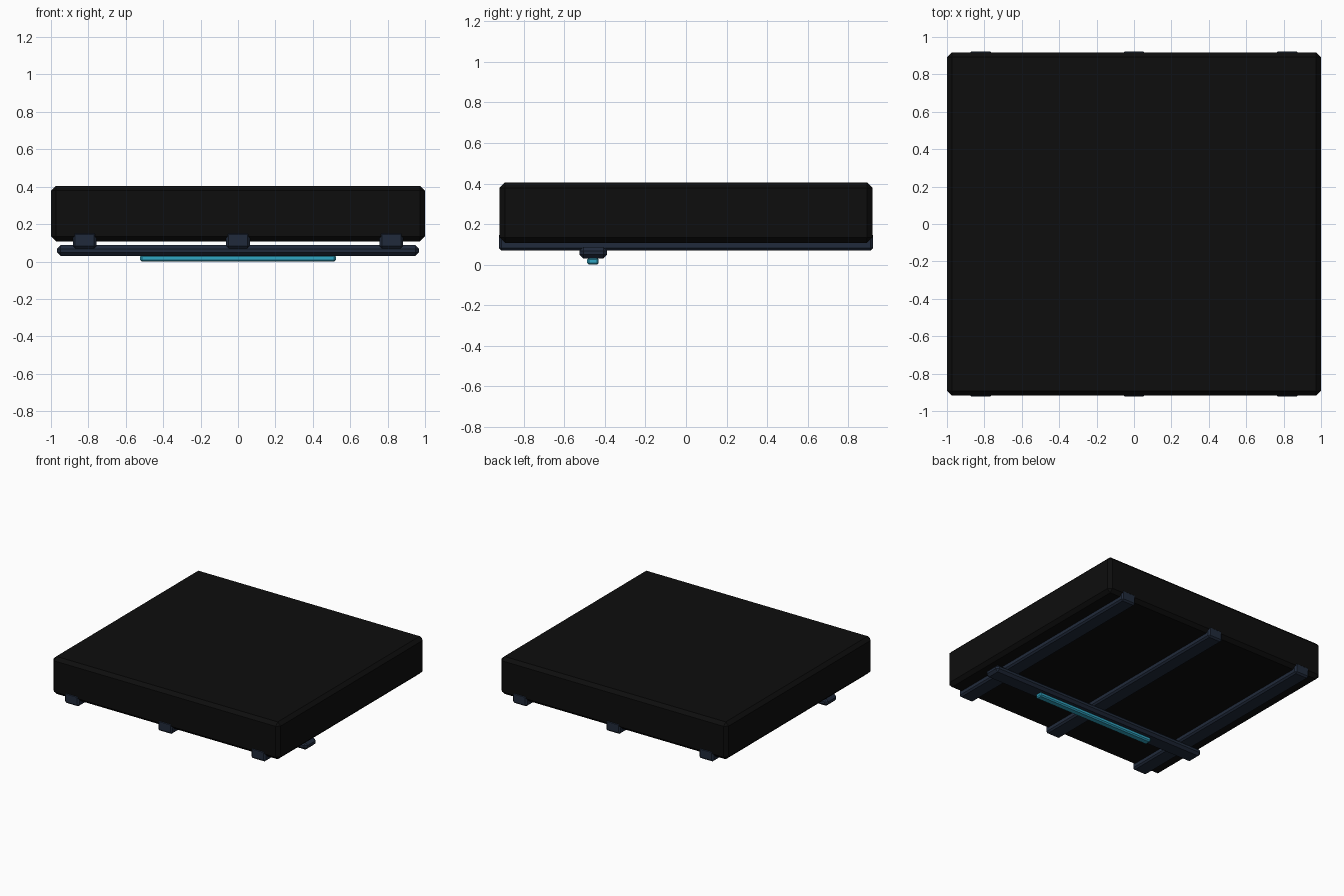
import bpy

if "Cube" in bpy.data.objects:
    bpy.data.objects.remove(bpy.data.objects["Cube"])


def material(name, colour):
    m = bpy.data.materials.new(name)
    m.diffuse_color = (*colour, 1)
    m.use_nodes = True
    m.node_tree.nodes["Principled BSDF"].inputs["Base Color"].default_value = m.diffuse_color
    return m


BLACK = material("matte black", (0.004, 0.004, 0.004))
SLATE = material("dark slate", (0.0145, 0.023, 0.043))
CYAN = material("cyan glow", (0.03, 0.38, 0.55))


def box(name, lo, hi, bevel, mat):
    """Chamfered box between two opposite corners."""
    bpy.ops.mesh.primitive_cube_add(
        size=1, location=[(a + b) / 2 for a, b in zip(lo, hi)])
    ob = bpy.context.object
    ob.name = name
    ob.scale = [b - a for a, b in zip(lo, hi)]
    bpy.ops.object.transform_apply(location=False, rotation=False, scale=True)
    mod = ob.modifiers.new("chamfer", 'BEVEL')
    mod.width = bevel
    mod.segments = 1
    ob.data.materials.append(mat)
    return ob


# Main slab
box("slab", (-1, -0.918, 0.108), (1, 0.918, 0.405), 0.026, BLACK)

# Three long rails under the slab, ends just proud of it
for side, x in (("left", -0.82), ("centre", 0), ("right", 0.82)):
    box(f"{side}_rail", (x - 0.063, -0.922, 0.07), (x + 0.063, 0.922, 0.157),
        0.012, SLATE)

# Cross bar towards the front, with its light strip
box("cross_bar", (-0.967, -0.525, 0.03), (0.967, -0.388, 0.087), 0.019, SLATE)
box("light_strip", (-0.523, -0.487, 0.0), (0.523, -0.43, 0.035), 0.009, CYAN)
